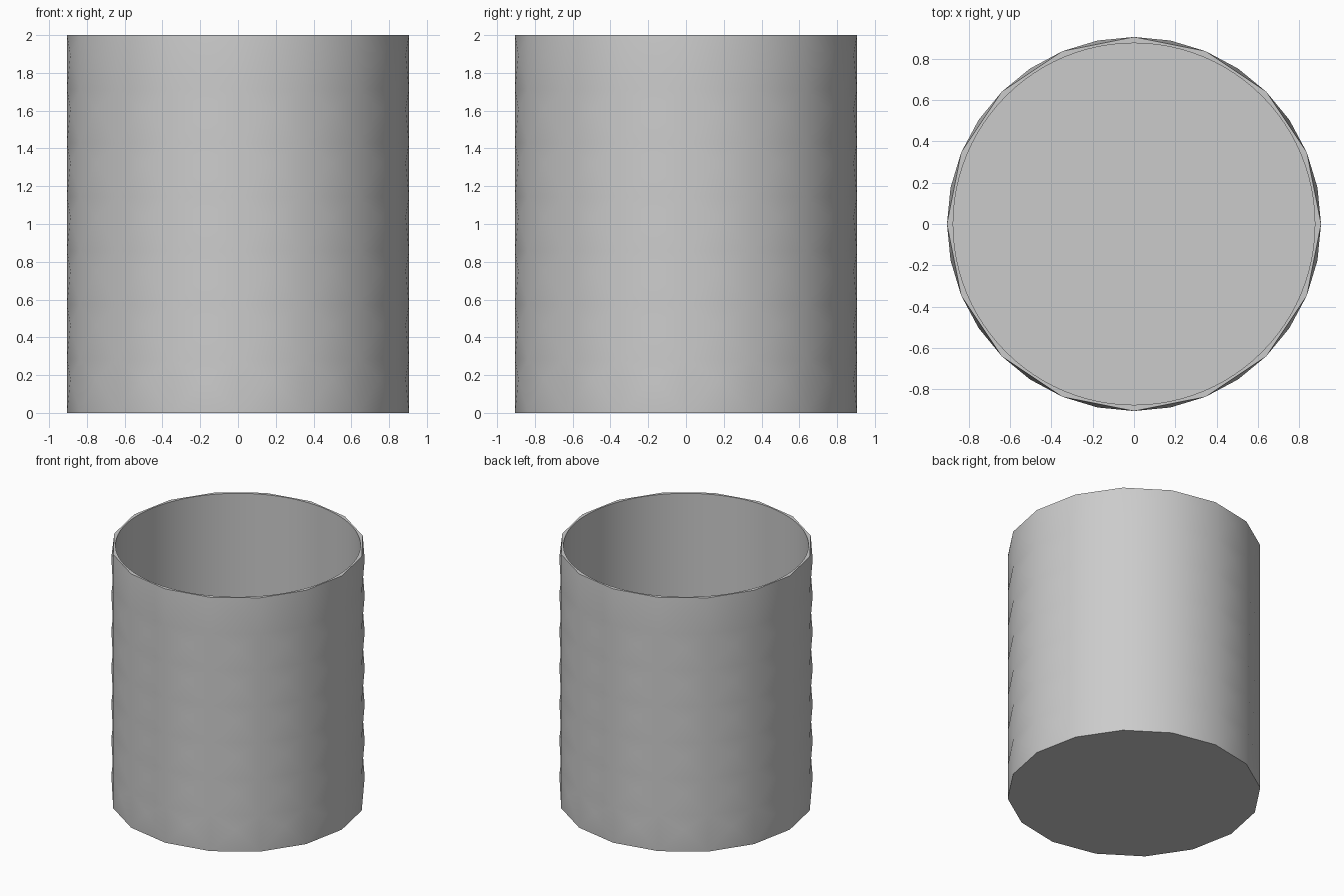
import bpy
import bmesh
from math import sin, cos, pi, radians

SIDES, ROWS = 16, 7          # panels around and rows of studs
RADIUS, HEIGHT = 0.905, 2.0
INNER, FLOOR = 0.875, 0.05   # bore radius and floor thickness
SMOOTH_SEGMENTS = 96
STUD_DROP = 0.37             # stud tip position below each row's top edge

cube = bpy.data.objects.get("Cube")
if cube:
    bpy.data.objects.remove(cube, do_unlink=True)

grey = bpy.data.materials.new("light_grey")
grey.use_nodes = True
colour = (0.6, 0.6, 0.6, 1)
grey.diffuse_color = colour
grey.node_tree.nodes["Principled BSDF"].inputs["Base Color"].default_value = colour


def ring(bm, count, radius, z, shift=0.0):
    """Evenly spaced vertices around the z axis."""
    angles = [2 * pi * (i + shift) / count for i in range(count)]
    return [bm.verts.new((radius * cos(a), radius * sin(a), z)) for a in angles]


bm = bmesh.new()

# Outer wall: every panel is raised to a shallow four-sided stud
row_height = HEIGHT / ROWS
levels = [ring(bm, SIDES, RADIUS, row_height * k) for k in range(ROWS + 1)]
for k in range(ROWS):
    low, high = levels[k], levels[k + 1]
    tips = ring(bm, SIDES, RADIUS, row_height * (k + 1 - STUD_DROP), 0.5)
    for i, tip in enumerate(tips):
        j = (i + 1) % SIDES
        corners = [low[i], low[j], high[j], high[i]]
        for n in range(4):
            bm.faces.new((corners[n], corners[(n + 1) % 4], tip))

# Underside
bm.faces.new(list(reversed(levels[0])))

# Round bore with flat floor
mouth = ring(bm, SMOOTH_SEGMENTS, INNER, HEIGHT)
base = ring(bm, SMOOTH_SEGMENTS, INNER, FLOOR)
for i in range(SMOOTH_SEGMENTS):
    j = (i + 1) % SMOOTH_SEGMENTS
    bm.faces.new((base[j], base[i], mouth[i], mouth[j]))
bm.faces.new(base)

# Flat rim between the faceted outside and the round mouth
step = SMOOTH_SEGMENTS // SIDES
for i in range(SIDES):
    j = (i + 1) % SIDES
    arc = [mouth[(i * step + n) % SMOOTH_SEGMENTS] for n in range(step + 1)]
    half = step // 2
    for n in range(step):
        corner = levels[-1][i] if n < half else levels[-1][j]
        bm.faces.new((arc[n + 1], arc[n], corner))
    bm.faces.new((levels[-1][i], levels[-1][j], arc[half]))

bmesh.ops.recalc_face_normals(bm, faces=bm.faces)
mesh = bpy.data.meshes.new("studded_pot")
bm.to_mesh(mesh)
bm.free()
mesh.materials.append(grey)

pot = bpy.data.objects.new("studded_pot", mesh)
bpy.context.collection.objects.link(pot)
bpy.ops.object.select_all(action="DESELECT")
pot.select_set(True)
bpy.context.view_layer.objects.active = pot
bpy.ops.object.shade_smooth_by_angle(angle=radians(30))
